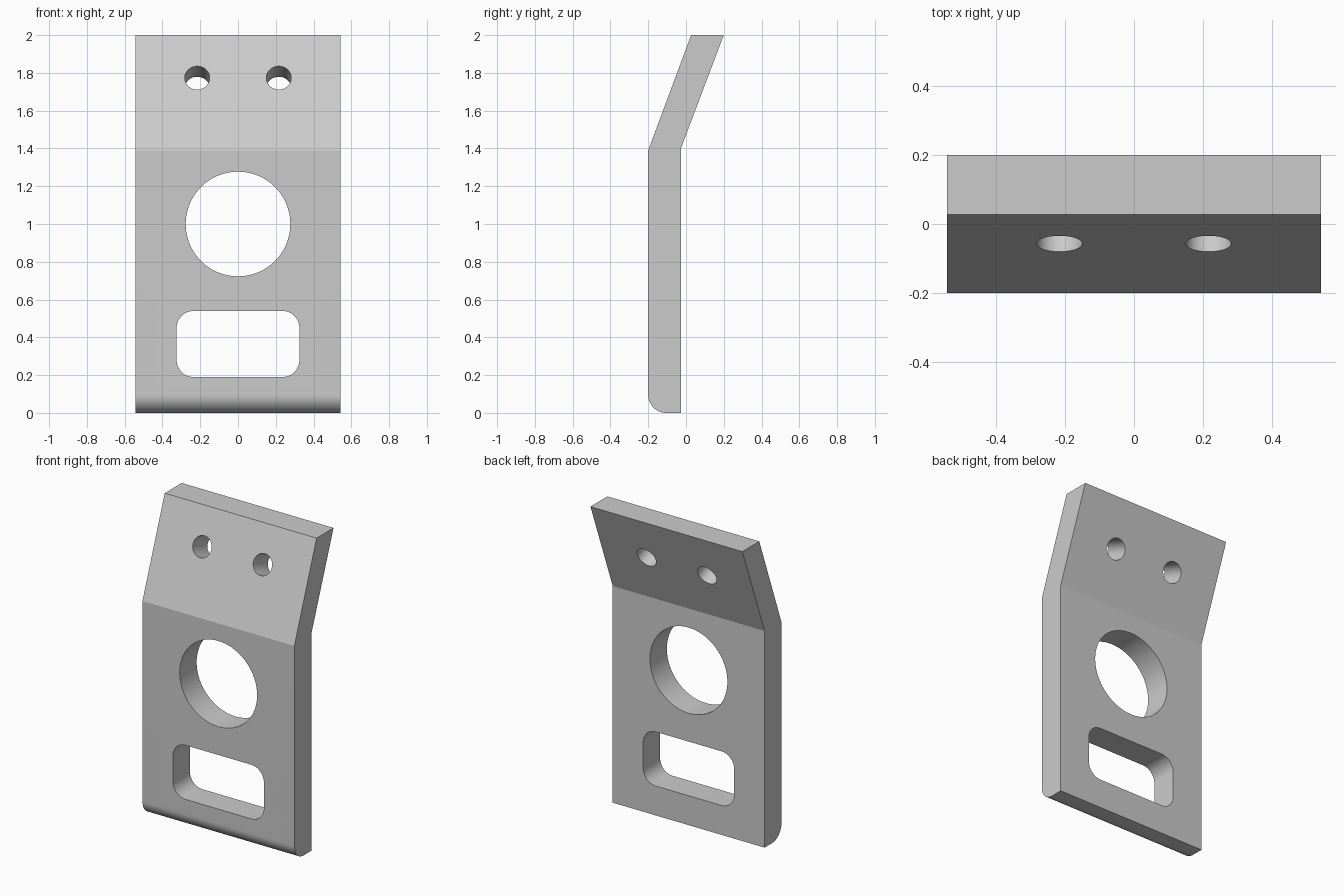
import bpy, bmesh, math
from mathutils import Matrix, Vector

if "Cube" in bpy.data.objects:
    bpy.data.objects.remove(bpy.data.objects["Cube"])

HALF_W = 0.543

grey = bpy.data.materials.new("plain grey")
grey.diffuse_color = (0.6, 0.6, 0.6, 1)
grey.use_nodes = True
grey.node_tree.nodes["Principled BSDF"].inputs["Base Color"].default_value = grey.diffuse_color


def prism(name, outline, depth_vec):
    """Extrude a closed 3D outline along a vector."""
    bm = bmesh.new()
    face = bm.faces.new([bm.verts.new(p) for p in outline])
    ext = bmesh.ops.extrude_face_region(bm, geom=[face])
    moved = [v for v in ext["geom"] if isinstance(v, bmesh.types.BMVert)]
    bmesh.ops.translate(bm, verts=moved, vec=depth_vec)
    bmesh.ops.recalc_face_normals(bm, faces=bm.faces)
    mesh = bpy.data.meshes.new(name)
    bm.to_mesh(mesh)
    bm.free()
    mesh.materials.append(grey)
    obj = bpy.data.objects.new(name, mesh)
    bpy.context.collection.objects.link(obj)
    return obj


def arc(cx, cy, r, start, end, steps):
    return [(cx + r * math.cos(math.radians(start + (end - start) * i / steps)),
             cy + r * math.sin(math.radians(start + (end - start) * i / steps)))
            for i in range(steps + 1)]


# Bent plate: side profile with a rounded lower front edge
profile = [(-0.027, 0), (-0.027, 1.40), (0.2, 2), (0.027, 2), (-0.2, 1.39)]
profile += arc(-0.105, 0.095, 0.095, 180, 270, 16)
plate = prism("bent_plate", [(-HALF_W, y, z) for y, z in profile],
              (2 * HALF_W, 0, 0))

# Hole cutters
circle = arc(0, 0, 1, 0, 360, 64)[:-1]
cutters = [prism("large_hole_cutter",
                 [(0.277 * a, -0.5, 1.0 + 0.277 * b) for a, b in circle], (0, 1, 0))]

# Rounded window
sx, z0, z1, r = 0.325, 0.19, 0.54, 0.09
window = (arc(sx - r, z1 - r, r, 0, 90, 12) + arc(-sx + r, z1 - r, r, 90, 180, 12)
          + arc(-sx + r, z0 + r, r, 180, 270, 12) + arc(sx - r, z0 + r, r, 270, 360, 12))
cutters.append(prism("window_cutter", [(x, -0.5, z) for x, z in window], (0, 1, 0)))

# Two bolt holes, square to the sloping upper part
tilt = math.atan2(0.227, 0.61)
turn = Matrix.Rotation(-tilt, 4, "X")
for side in (-1, 1):
    centre = Vector((side * 0.216, -0.058, 1.774))
    ring = [centre + turn @ Vector((0.066 * a, -0.3, 0.066 * b)) for a, b in circle]
    cutters.append(prism("bolt_hole_cutter", ring, turn @ Vector((0, 0.6, 0))))

bpy.context.view_layer.objects.active = plate
for cutter in cutters:
    cutter.hide_render = True
    mod = plate.modifiers.new("cut", "BOOLEAN")
    mod.operation = "DIFFERENCE"
    mod.solver = "EXACT"
    mod.object = cutter
    bpy.ops.object.modifier_apply(modifier=mod.name)
    bpy.data.objects.remove(cutter)

plate.select_set(True)
bpy.ops.object.shade_smooth_by_angle(angle=math.radians(15))
